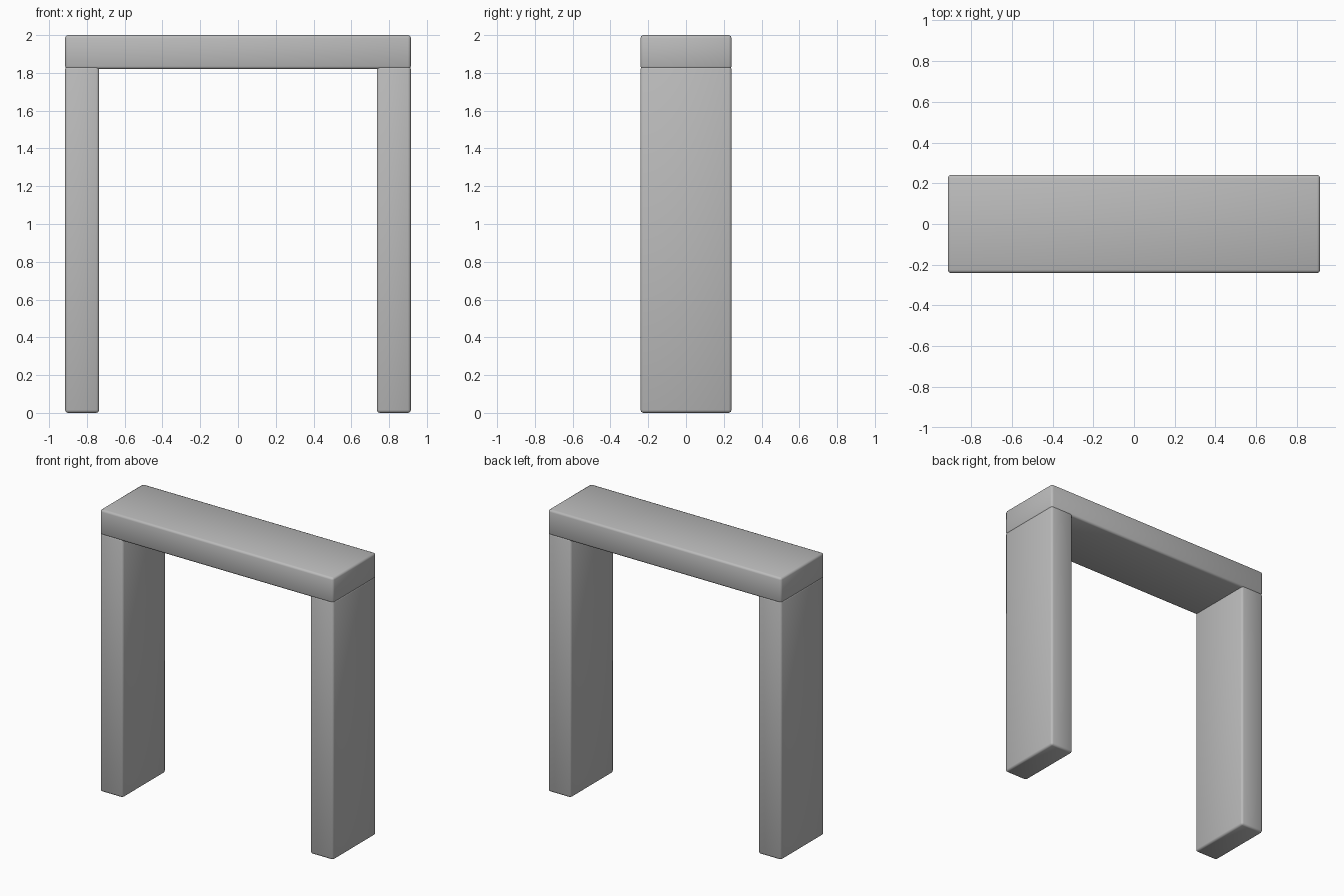
import bpy

# Remove the default cube
cube = bpy.data.objects.get("Cube")
if cube:
    bpy.data.objects.remove(cube, do_unlink=True)

# Plain grey material
grey = bpy.data.materials.new("plain_grey")
grey.use_nodes = True
color = (0.5, 0.5, 0.5, 1.0)
grey.diffuse_color = color
grey.node_tree.nodes["Principled BSDF"].inputs["Base Color"].default_value = color


def rounded_block(name, center, size):
    """Box with narrow softened edges and fully smooth shading."""
    bpy.ops.mesh.primitive_cube_add(size=1, location=center)
    block = bpy.context.object
    block.name = name
    block.scale = size
    bpy.ops.object.transform_apply(location=False, rotation=False, scale=True)
    bevel = block.modifiers.new("soft_edges", "BEVEL")
    bevel.width = 0.015
    bevel.segments = 2
    bevel.limit_method = "NONE"
    bpy.ops.object.shade_smooth()
    block.data.materials.append(grey)
    return block


width, depth, height = 1.83, 0.482, 2.0
thickness = 0.18
leg_height = 1.835  # legs sink slightly into the top

# Top slab
rounded_block("top_slab", (0, 0, height - thickness / 2), (width, depth, thickness))

# Matching legs, flush with the slab ends
for name, side in (("left_leg", 1), ("right_leg", -1)):
    rounded_block(name, (side * (width - thickness) / 2, 0, leg_height / 2),
                  (thickness, depth, leg_height))
